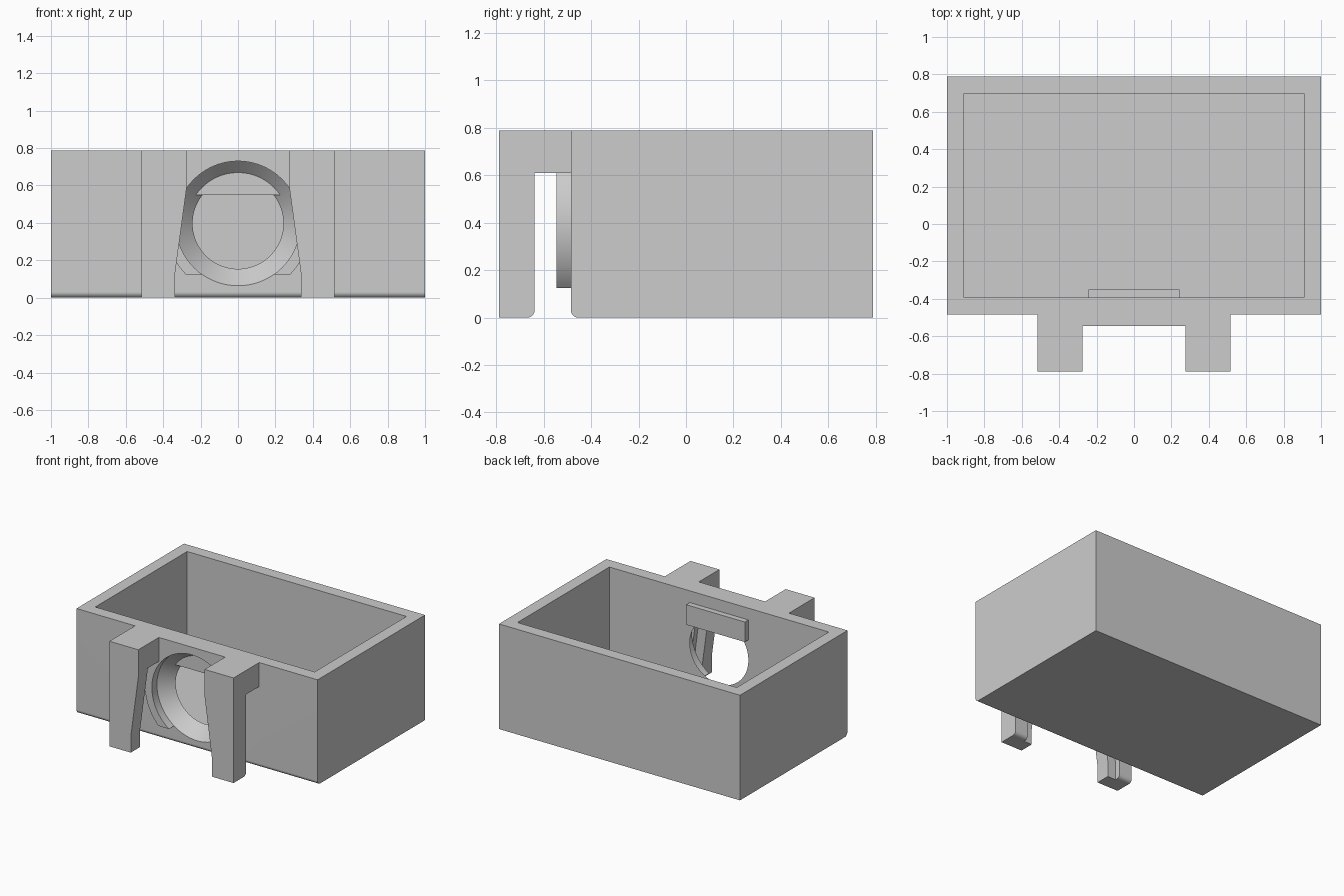
import bpy, bmesh
from math import sin, cos, pi, asin, acos
from mathutils import Vector

if "Cube" in bpy.data.objects:
    bpy.data.objects.remove(bpy.data.objects["Cube"], do_unlink=True)

grey = bpy.data.materials.new("plain grey")
grey.use_nodes = True
COLOR = (0.605, 0.605, 0.605, 1)
grey.diffuse_color = COLOR
grey.node_tree.nodes["Principled BSDF"].inputs["Base Color"].default_value = COLOR

FRONT, BACK, TOP = -0.485, 0.788, 0.788
INNER_FRONT, FLOOR = -0.392, 0.122
HOOK_FRONT, HOOK_BACK, HOOK_TOP = -0.788, -0.638, 0.608
HOLE_Z, HOLE_R = 0.397, 0.333


def finish(bm, name):
    bmesh.ops.recalc_face_normals(bm, faces=bm.faces)
    mesh = bpy.data.meshes.new(name)
    bm.to_mesh(mesh)
    bm.free()
    obj = bpy.data.objects.new(name, mesh)
    bpy.context.collection.objects.link(obj)
    mesh.materials.append(grey)
    return obj


def prism(name, outline, axis, start, end):
    """Extrude a flat outline along x (outline is y, z) or y (outline is x, z)."""
    bm = bmesh.new()
    if axis == "x":
        pts, move = [(start, a, b) for a, b in outline], Vector((end - start, 0, 0))
    else:
        pts, move = [(a, start, b) for a, b in outline], Vector((0, end - start, 0))
    face = bm.faces.new([bm.verts.new(p) for p in pts])
    new = bmesh.ops.extrude_face_region(bm, geom=[face])["geom"]
    verts = [g for g in new if isinstance(g, bmesh.types.BMVert)]
    bmesh.ops.translate(bm, verts=verts, vec=move)
    return finish(bm, name)


def block(name, x0, x1, y0, y1, z0, z1):
    return prism(name, [(y0, z0), (y1, z0), (y1, z1), (y0, z1)], "x", x0, x1)


def arc(cx, cz, r, a0, a1, n):
    return [(cx + r * cos(a0 + (a1 - a0) * i / n),
             cz + r * sin(a0 + (a1 - a0) * i / n)) for i in range(n + 1)]


def lathe_y(name, profile, n=96):
    """Closed solid of revolution about the hole axis; profile is y, radius."""
    bm = bmesh.new()
    rings = [[bm.verts.new((x, y, z)) for x, z in arc(0, HOLE_Z, r, 0, 2 * pi, n)[:-1]]
             for y, r in profile]
    for a, b in zip(rings, rings[1:]):
        for i in range(n):
            j = (i + 1) % n
            bm.faces.new((a[i], a[j], b[j], b[i]))
    bm.faces.new(rings[0])
    bm.faces.new(rings[-1])
    return finish(bm, name)


def activate(obj):
    bpy.ops.object.select_all(action="DESELECT")
    obj.select_set(True)
    bpy.context.view_layer.objects.active = obj


def cut(obj, cutter):
    mod = obj.modifiers.new("cut", "BOOLEAN")
    mod.operation, mod.solver, mod.object = "DIFFERENCE", "EXACT", cutter
    activate(obj)
    bpy.ops.object.modifier_apply(modifier=mod.name)


# Open tray with a rounded lower front edge
r = 0.03
tray = prism("tray", arc(FRONT + r, r, r, pi, 1.5 * pi, 8)
             + [(BACK, 0), (BACK, TOP), (FRONT, TOP)], "x", -1, 1)
cavity = block("cavity_cutter", -0.91, 0.91, INNER_FRONT, 0.697, FLOOR, 1)

# Raised round collar with a flat foot and a square head between the hooks
R = 0.39
side = arc(0, HOLE_Z, R, asin(-0.273 / R), acos(0.275 / R), 32) + [(0.275, TOP)]
collar = prism("collar", side + [(-x, z) for x, z in reversed(side)],
               "y", -0.545, FRONT)

# Funnel-shaped opening through collar and front wall
funnel = lathe_y("funnel_cutter", [(-0.7, HOLE_R), (FRONT, HOLE_R),
                                   (INNER_FRONT, 0.243), (-0.3, 0.243)])
cut(tray, cavity)
cut(tray, funnel)
cut(collar, funnel)
for helper in (cavity, funnel):
    bpy.data.objects.remove(helper, do_unlink=True)

# Stop tab hanging across the top of the opening
tab = block("stop_tab", -0.243, 0.243, -0.422, -0.35, 0.55, 0.70)

# Pair of hooks: a bridge and a tapered leg with a rounded inner toe,
# its inner edge stepped back behind the front face
parts = [tray, collar, tab]
for name, s in (("left", 1), ("right", -1)):
    profile = ([(HOOK_FRONT, 0)] + arc(HOOK_BACK - r, r, r, -pi / 2, 0, 8)
               + [(HOOK_BACK, HOOK_TOP), (FRONT, HOOK_TOP), (FRONT, TOP),
                  (HOOK_FRONT, TOP)])
    hook = prism(name + "_hook", profile, "x", s * 0.275, s * 0.515)
    for step, y, top in ((0, -0.9, 0.585), (0.07, -0.68, HOOK_TOP)):
        high, low = s * (0.275 + step), s * (0.338 + step)
        taper = prism("taper_cutter", [(s * 0.2, top), (high, top), (low, 0.12),
                                       (low, -0.1), (s * 0.2, -0.1)], "y", y, -0.6)
        cut(hook, taper)
        bpy.data.objects.remove(taper, do_unlink=True)
    parts.append(hook)

# Smooth the rounded edges while keeping the big faces flat
for obj in parts:
    activate(obj)
    bpy.ops.object.shade_smooth_by_angle(angle=pi / 6)
    flat = obj.modifiers.new("flat faces", "WEIGHTED_NORMAL")
    flat.keep_sharp = True
